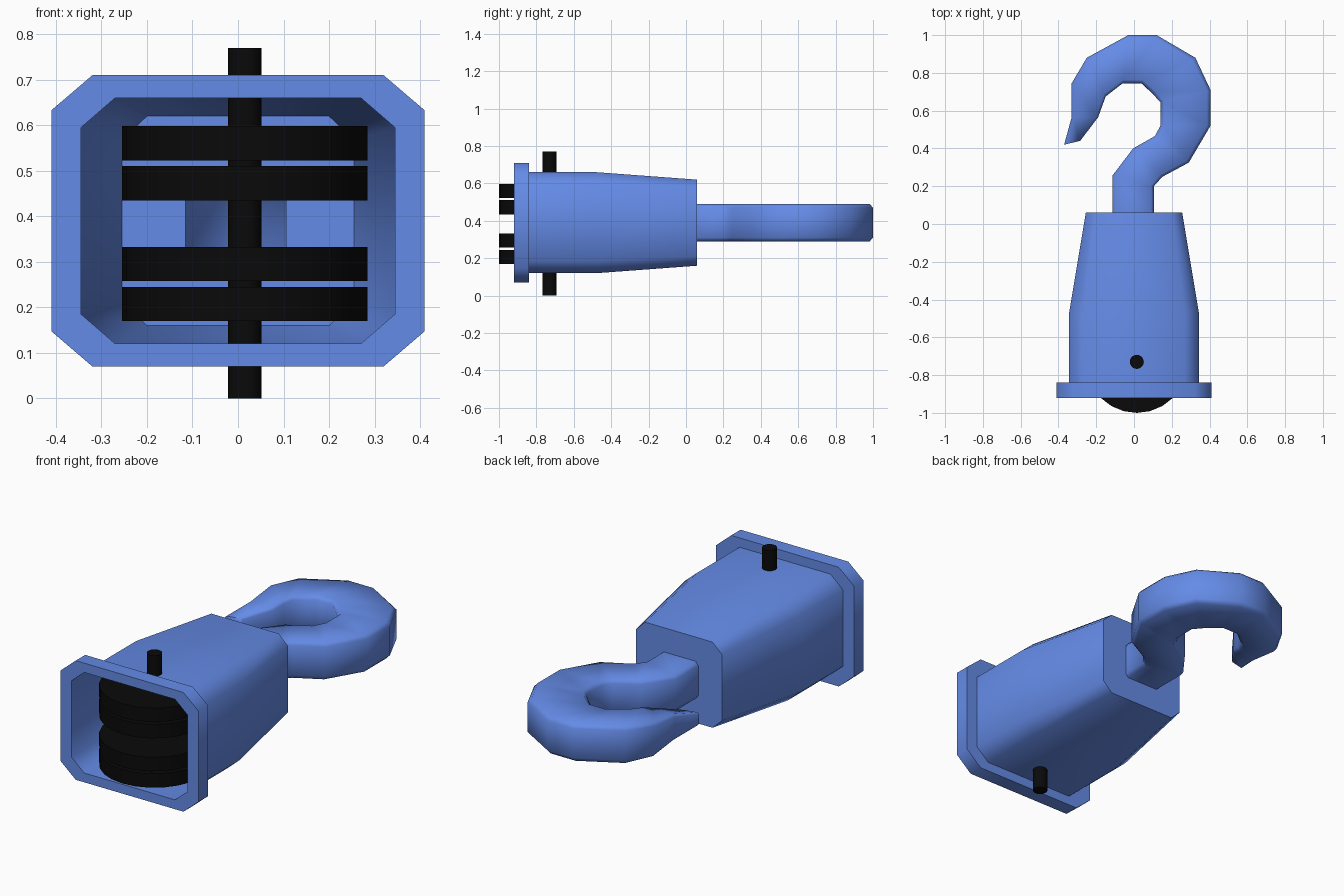
import bpy, bmesh, math
from mathutils import Vector

if "Cube" in bpy.data.objects:
    bpy.data.objects.remove(bpy.data.objects["Cube"])


def material(name, rgb):
    m = bpy.data.materials.new(name)
    m.diffuse_color = (*rgb, 1)
    m.use_nodes = True
    m.node_tree.nodes["Principled BSDF"].inputs["Base Color"].default_value = m.diffuse_color
    return m


BLUE = material("blue_paint", (0.13, 0.26, 0.8))
BLACK = material("black_steel", (0.003, 0.003, 0.003))
ZC = 0.39  # height of the block's long axis


def octagon(hx, hz, cx, cz):
    """Corner-cut rectangle: half sizes and the half lengths of its flats."""
    return [(hx, -cz), (hx, cz), (cx, hz), (-cx, hz),
            (-hx, cz), (-hx, -cz), (-cx, -hz), (cx, -hz)]


def loft(name, rings, closed=False, cap_end=False):
    """Skin a list of rings into one smooth surface."""
    bm = bmesh.new()
    vr = [[bm.verts.new(p) for p in ring] for ring in rings]
    pairs = list(zip(vr, vr[1:])) + ([(vr[-1], vr[0])] if closed else [])
    for a, b in pairs:
        n = len(a)
        for i in range(n):
            j = (i + 1) % n
            bm.faces.new((a[i], a[j], b[j], b[i]))
    if cap_end:
        bm.faces.new(vr[-1])
    bmesh.ops.recalc_face_normals(bm, faces=bm.faces)
    me = bpy.data.meshes.new(name)
    bm.to_mesh(me)
    bm.free()
    ob = bpy.data.objects.new(name, me)
    bpy.context.collection.objects.link(ob)
    finish(ob, BLUE, 60)
    return ob


def finish(ob, mat, angle):
    ob.data.materials.append(mat)
    bpy.ops.object.select_all(action='DESELECT')
    ob.select_set(True)
    bpy.context.view_layer.objects.active = ob
    bpy.ops.object.shade_smooth_by_angle(angle=math.radians(angle))


def ring_y(section, y, cx=0.0):
    return [(x + cx, y, ZC + z) for x, z in section]


def cylinder(name, r, z0, z1, sides):
    bpy.ops.mesh.primitive_cylinder_add(vertices=sides, radius=r, depth=z1 - z0,
                                        location=(0.015, -0.73, (z0 + z1) / 2))
    ob = bpy.context.object
    ob.name = name
    finish(ob, BLACK, 40)


# Thin housing shell, tapering to an end wall with the hook socket
mouth = octagon(0.345, 0.27, 0.27, 0.205)
end = octagon(0.255, 0.23, 0.2, 0.178)
socket = octagon(0.11, 0.1, 0.095, 0.08)
loft("housing", [ring_y(mouth, -0.84), ring_y(mouth, -0.48),
                 ring_y(end, 0.06), ring_y(socket, 0.06, -0.005)])

# Flange around the open mouth
lip = octagon(0.41, 0.32, 0.32, 0.243)
loft("mouth_flange", [ring_y(mouth, -0.92), ring_y(lip, -0.92),
                      ring_y(lip, -0.84), ring_y(mouth, -0.84)], closed=True)

# Hook: outer x, y, inner x, y, thickness factor
stations = [
    (0.105, 0.06, -0.115, 0.06, 1), (0.105, 0.20, -0.115, 0.255, 1),
    (0.15, 0.25, -0.005, 0.40, 1), (0.29, 0.325, 0.11, 0.465, 1),
    (0.405, 0.52, 0.14, 0.52, 1), (0.405, 0.71, 0.14, 0.645, 1),
    (0.325, 0.88, 0.10, 0.687, 1), (0.12, 1.0, 0.04, 0.745, 1),
    (-0.03, 1.0, -0.06, 0.745, 1), (-0.25, 0.88, -0.15, 0.675, 1),
    (-0.33, 0.745, -0.168, 0.625, 0.92), (-0.33, 0.565, -0.19, 0.565, 0.7),
    (-0.37, 0.42, -0.285, 0.44, 0.35)]
rings = []
for ox, oy, ix, iy, t in stations:
    outer, inner = Vector((ox, oy, 0)), Vector((ix, iy, 0))
    mid, half = (outer + inner) / 2, (outer - inner) / 2
    rings.append([mid + half * u + Vector((0, 0, ZC + w * t))
                  for u, w in octagon(1, 0.1, 0.86, 0.08)])
loft("hook", rings, cap_end=True)

# Axle pin and two pairs of pulley discs
cylinder("axle_pin", 0.037, 0.0, 0.77, 20)
for i, z in enumerate((0.17, 0.258, 0.435, 0.523)):
    cylinder(f"pulley_disc_{i + 1}", 0.27, z, z + 0.075, 24)
